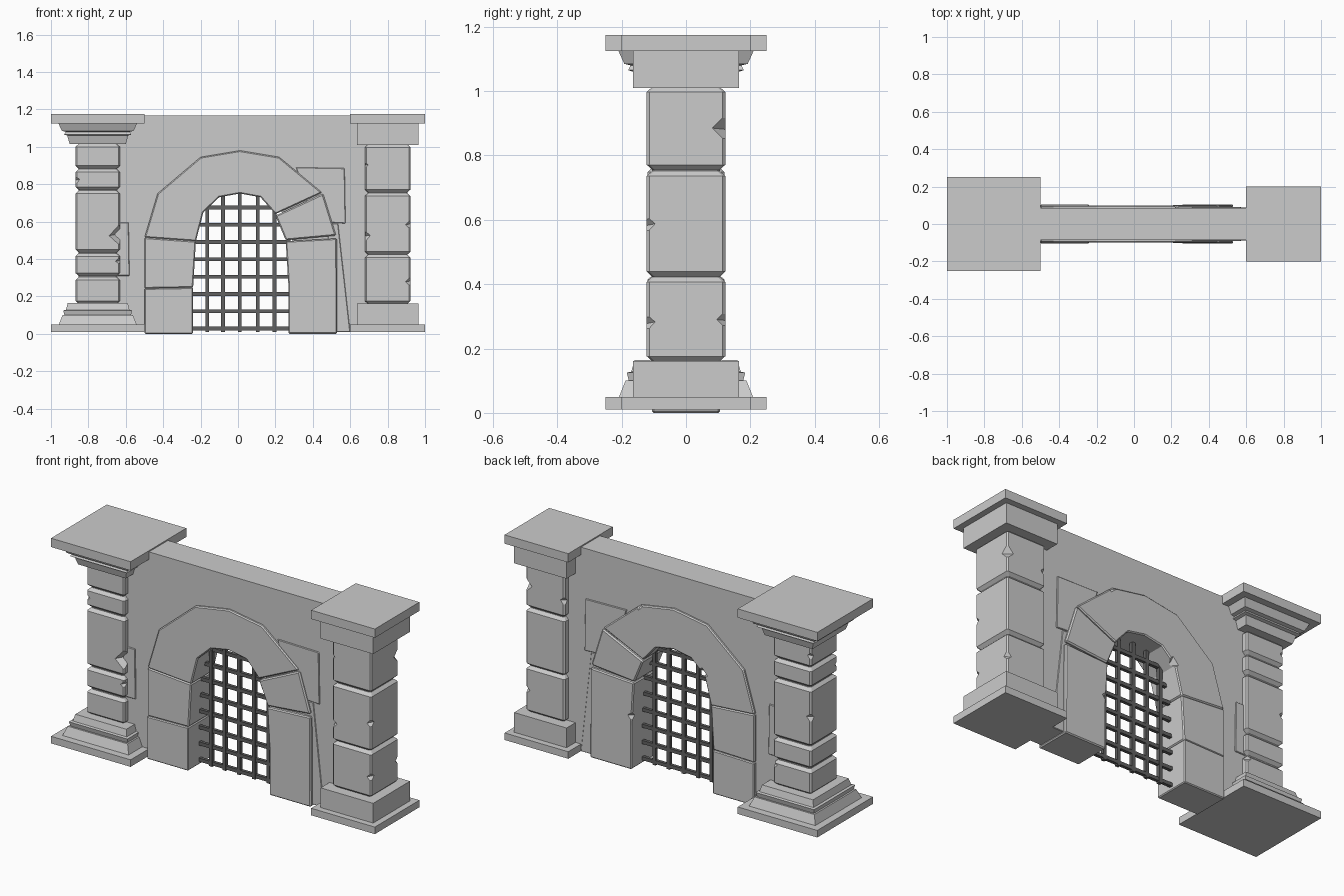
import bpy, bmesh
from mathutils import Vector

if "Cube" in bpy.data.objects:
    bpy.data.objects.remove(bpy.data.objects["Cube"])


def finish(name, bm, mat=None):
    bmesh.ops.recalc_face_normals(bm, faces=bm.faces)
    me = bpy.data.meshes.new(name)
    bm.to_mesh(me)
    bm.free()
    ob = bpy.data.objects.new(name, me)
    bpy.context.collection.objects.link(ob)
    if mat:
        me.materials.append(mat)
    return ob


def add_box(bm, x0, x1, y0, y1, z0, z1):
    vs = bmesh.ops.create_cube(bm, size=1)["verts"]
    for v in vs:
        v.co = Vector(((x0 + x1) / 2 + v.co.x * (x1 - x0),
                       (y0 + y1) / 2 + v.co.y * (y1 - y0),
                       (z0 + z1) / 2 + v.co.z * (z1 - z0)))


def slab(name, outline, depth, bevel=0.0):
    """Outline in x,z extruded symmetrically through y."""
    bm = bmesh.new()
    face = bm.faces.new([bm.verts.new((x, -depth, z)) for x, z in outline])
    ext = bmesh.ops.extrude_face_region(bm, geom=[face])
    for g in ext["geom"]:
        if isinstance(g, bmesh.types.BMVert):
            g.co.y = depth
    if not any(face in e.link_faces and len(e.link_faces) == 2 for e in face.edges):
        bm.faces.new([v for v in face.verts])
    bmesh.ops.holes_fill(bm, edges=bm.edges)
    bmesh.ops.recalc_face_normals(bm, faces=bm.faces)
    if bevel:
        sharp = [e for e in bm.edges if len(e.link_faces) == 2 and e.calc_face_angle(0) > 1]
        bmesh.ops.bevel(bm, geom=sharp, offset=bevel, segments=1, affect="EDGES")
    return finish(name, bm)


def square_stack(name, cx, rings, chamfer=0.0):
    """Square cross-sections (half width, z) skinned into one solid."""
    bm = bmesh.new()
    loops = []
    for h, z in rings:
        k = h - chamfer
        pts = [(h, -k), (h, k), (k, h), (-k, h), (-h, k), (-h, -k), (-k, -h), (k, -h)]
        if not chamfer:
            pts = [(h, -h), (h, h), (-h, h), (-h, -h)]
        loops.append([bm.verts.new((cx + x, y, z)) for x, y in pts])
    n = len(loops[0])
    for a, b in zip(loops, loops[1:]):
        for i in range(n):
            j = (i + 1) % n
            bm.faces.new((a[i], a[j], b[j], b[i]))
    bm.faces.new(loops[0][::-1])
    bm.faces.new(loops[-1])
    return finish(name, bm)


def chip(ob, spots):
    """Knock faceted chips (x, y, z, size) out of an object."""
    bm = bmesh.new()
    for x, y, z, r in spots:
        pts = [(r, 0, .2 * r), (-r, 0, -.1 * r), (0, r, .1 * r), (0, -r, 0), (0, 0, r), (0, 0, -r)]
        vs = [bm.verts.new((x + a, y + b, z + c)) for a, b, c in pts]
        for i in (0, 1):
            for j in (2, 3):
                for k in (4, 5):
                    bm.faces.new((vs[i], vs[j], vs[k]))
    cutter = finish("chip_cutter", bm)
    cutter.hide_render = True
    mod = ob.modifiers.new("chips", "BOOLEAN")
    mod.operation, mod.solver, mod.object = "DIFFERENCE", "EXACT", cutter
    bpy.context.view_layer.objects.active = ob
    bpy.ops.object.modifier_apply(modifier=mod.name)
    bpy.data.objects.remove(cutter)


def shaft(name, cx, half, courses):
    """Stone courses with chamfered joints."""
    rings = []
    for z0, z1 in courses:
        rings += [(half - .017, z0), (half, z0 + .016), (half, z1 - .016), (half - .017, z1)]
    return square_stack(name, cx, rings, .008)


# Left pillar: moulded base and capital
L, R = -0.75, 0.80
square_stack("left_plinth", L, [(.25, .01), (.25, .05)])
square_stack("left_base", L, [(.208, .05), (.188, .10), (.178, .10), (.184, .125),
                              (.17, .128), (.16, .165)])
s = shaft("left_shaft", L, .119, [(.16, .303), (.309, .43), (.435, .765), (.77, .88), (.883, 1.015)])
chip(s, [(L + .12, -.12, .53, .06), (L - .12, -.12, .82, .025), (L + .12, -.12, .39, .025),
         (L - .12, .12, .6, .03), (L + .12, .12, .28, .028), (L - .12, .12, .95, .025)])
square_stack("left_capital", L, [(.15, 1.015), (.163, 1.06), (.18, 1.065), (.172, 1.08),
                                 (.192, 1.085), (.21, 1.125)])
square_stack("left_cap_slab", L, [(.25, 1.125), (.25, 1.175)])

# Right pillar: plain blocks
square_stack("right_plinth", R, [(.2, .01), (.2, .05)])
square_stack("right_base", R, [(.165, .05), (.165, .162)])
s = shaft("right_shaft", R, .122, [(.16, .423), (.423, .752), (.755, 1.013)])
chip(s, [(R + .122, .122, .885, .04), (R + .122, -.122, .585, .026), (R + .122, -.122, .28, .026),
         (R + .122, .122, .29, .026), (R - .122, -.122, .52, .03), (R - .122, -.122, .9, .018),
         (R - .122, .122, .85, .026)])
square_stack("right_capital", R, [(.165, 1.01), (.165, 1.125)])
square_stack("right_cap_slab", R, [(.2, 1.125), (.2, 1.175)])

# Wall with an opening hidden behind the arch stones
slab("wall", [(-.27, .01), (-.75, .01), (-.75, 1.168), (.8, 1.168), (.8, .01), (.3, .01),
              (.29, .5), (.22, .69), (.01, .79), (-.2, .69), (-.26, .5)], .085)
# Slightly raised wall stones, showing on both faces
slab("wall_stone_left", [(-.66, .31), (-.58, .31), (-.585, .595), (-.66, .595)], .091, .003)
slab("wall_stone_right_low", [(.48, .01), (.60, .01), (.535, .59), (.48, .59)], .088, .003)
slab("wall_stone_right_high", [(.40, .60), (.575, .59), (.57, .885), (.31, .89), (.33, .83)],
     .091, .003)

# Arch stones: inner edge followed by outer edge
foot = slab("arch_foot_left", [(-.24, 0), (-.24, .247), (-.5, .242), (-.5, 0)], .105, .005)
slab("arch_leg_left", [(-.24, .247), (-.225, .495), (-.5, .515), (-.5, .242)], .1, .006)
crown = slab("arch_crown", [(-.225, .495), (-.185, .65), (-.1, .73), (.01, .75), (.12, .73), (.2, .64),
                            (.45, .755), (.22, .945), (.01, .98), (-.2, .945), (-.43, .75),
                            (-.5, .515)], .1, .006)
slab("arch_shoulder_right", [(.2, .632), (.255, .5), (.525, .525), (.455, .75)], .102, .007)
leg = slab("arch_leg_right", [(.27, 0), (.27, .25), (.255, .495), (.528, .51), (.53, 0)], .105, .006)
chip(leg, [(.265, .105, .3, .028)])
chip(crown, [(-.17, .1, .66, .035), (.23, .1, .94, .025)])

# Iron gate
iron = bpy.data.materials.new("iron")
iron.diffuse_color = (.12, .12, .12, 1)
iron.use_nodes = True
iron.node_tree.nodes["Principled BSDF"].inputs["Base Color"].default_value = iron.diffuse_color
bm = bmesh.new()
w = .01
for x, top in ((-.165, .70), (-.08, .76), (.01, .77), (.105, .76), (.195, .69)):
    add_box(bm, x - w, x + w, -w, w, .01, top)
for i in range(8):
    z = .028 + i * .0925
    x0, x1 = (-.25, .28) if i < 6 else (-.21, .235)
    add_box(bm, x0, x1, -w * .9, w * .9, z - w, z + w)
finish("gate_bars", bm, iron)
